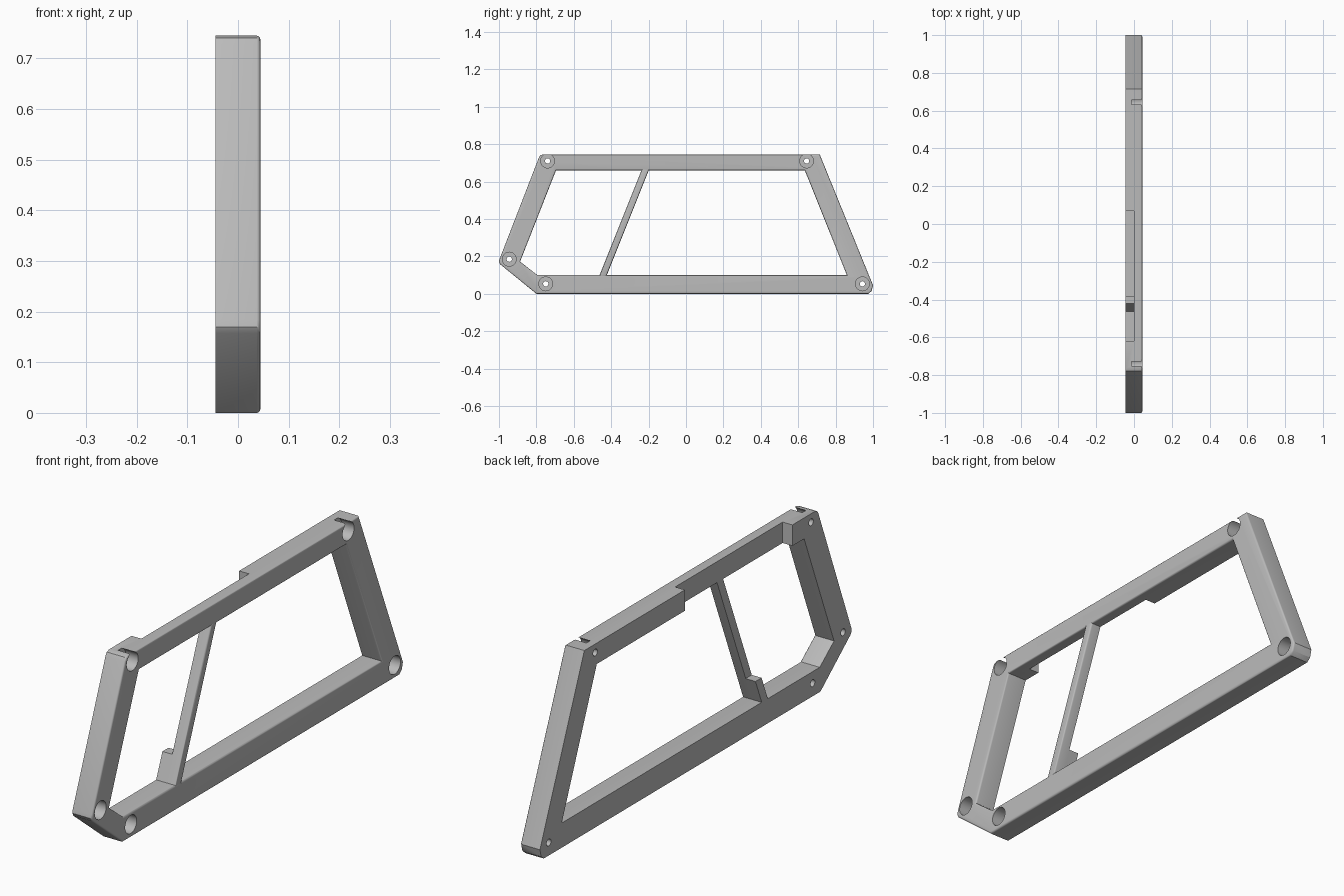
import bpy, bmesh
from math import radians
from mathutils import Matrix

cube = bpy.data.objects.get("Cube")
if cube:
    bpy.data.objects.remove(cube, do_unlink=True)

HALF = 0.044      # half thickness of the frame
BEVEL = 0.007     # softened edge on the +x side
BAR_TOP, BAR_BOTTOM = 0.66, 0.10

grey = bpy.data.materials.new("light grey")
grey.use_nodes = True
grey.diffuse_color = (0.5, 0.5, 0.5, 1)
grey.node_tree.nodes["Principled BSDF"].inputs["Base Color"].default_value = (0.5, 0.5, 0.5, 1)


def finish(name, bm):
    mesh = bpy.data.meshes.new(name)
    bmesh.ops.recalc_face_normals(bm, faces=bm.faces)
    bm.to_mesh(mesh)
    bm.free()
    mesh.materials.append(grey)
    obj = bpy.data.objects.new(name, mesh)
    bpy.context.collection.objects.link(obj)
    return obj


def prism(name, profile, x0, x1):
    """Extrude a (y, z) outline along x."""
    bm = bmesh.new()
    face = bm.faces.new([bm.verts.new((x0, y, z)) for y, z in profile])
    out = bmesh.ops.extrude_face_region(bm, geom=[face])
    verts = [v for v in out["geom"] if isinstance(v, bmesh.types.BMVert)]
    bmesh.ops.translate(bm, verts=verts, vec=(x1 - x0, 0, 0))
    return finish(name, bm)


def cylinder(name, y, z, radius, x0, x1):
    bm = bmesh.new()
    place = Matrix.Translation(((x0 + x1) / 2, y, z)) @ Matrix.Rotation(radians(90), 4, "Y")
    bmesh.ops.create_cone(bm, cap_ends=True, segments=32, radius1=radius, radius2=radius,
                          depth=x1 - x0, matrix=place)
    return finish(name, bm)


def cut(target, cutter):
    cutter.hide_render = True
    mod = target.modifiers.new("cut", "BOOLEAN")
    mod.operation = "DIFFERENCE"
    mod.solver = "EXACT"
    mod.object = cutter
    bpy.context.view_layer.objects.active = target
    bpy.ops.object.modifier_apply(modifier=mod.name)
    bpy.data.objects.remove(cutter, do_unlink=True)


def soften(obj):
    """Bevel the sharp edges that border the +x face."""
    bm = bmesh.new()
    bm.from_mesh(obj.data)
    edges = [e for e in bm.edges
             if all(abs(v.co.x - HALF) < 1e-4 for v in e.verts)
             and len(e.link_faces) == 2 and e.calc_face_angle(0) > 1]
    bmesh.ops.bevel(bm, geom=edges, offset=BEVEL, segments=3, profile=0.5, affect="EDGES")
    bm.to_mesh(obj.data)
    bm.free()


def shade(obj):
    bpy.ops.object.select_all(action="DESELECT")
    obj.select_set(True)
    bpy.context.view_layer.objects.active = obj
    bpy.ops.object.shade_smooth_by_angle(angle=radians(35))


# Frame: outer outline with slightly rounded corners, minus the window
outer = [(-0.80, 0), (-0.785, 0), (0.975, 0), (0.992, 0.014), (1.0, 0.045),
         (0.715, 0.745), (-0.765, 0.745), (-0.779, 0.74), (-0.787, 0.727),
         (-0.997, 0.185), (-1.0, 0.17), (-0.993, 0.157)]
window = [(-0.795, BAR_BOTTOM), (0.86, BAR_BOTTOM), (0.635, BAR_TOP),
          (-0.695, BAR_TOP), (-0.887, 0.172)]
frame = prism("frame", outer, -HALF, HALF)
cut(frame, prism("window_cutter", window, -HALF * 2, HALF * 2))
soften(frame)

# Recess on the -x half of the top bar
recess = [(-0.62, 0.645), (0.07, 0.645), (0.07, 0.8), (-0.62, 0.8)]
cut(frame, prism("recess_cutter", recess, -HALF * 2, 0))

# Counterbored screw holes
for y, z in [(-0.74, 0.71), (0.645, 0.71), (-0.945, 0.185), (-0.75, 0.053), (0.943, 0.053)]:
    cut(frame, cylinder("counterbore_cutter", y, z, 0.037, -0.012, HALF * 2))
    cut(frame, cylinder("screw_hole_cutter", y, z, 0.014, -HALF * 2, HALF * 2))
shade(frame)


# Slanted strut and its short foot
def slanted(name, z0, z1, x0, x1):
    def lean(z):
        return -0.462 + (z - BAR_BOTTOM) * 0.4
    w = 0.039
    return prism(name, [(lean(z0), z0), (lean(z0) + w, z0),
                        (lean(z1) + w, z1), (lean(z1), z1)], x0, x1)


strut = slanted("strut", BAR_BOTTOM - 0.008, BAR_TOP + 0.008, 0, HALF)
soften(strut)
shade(strut)
slanted("strut_foot", BAR_BOTTOM - 0.002, 0.2, -HALF, 0.002)
